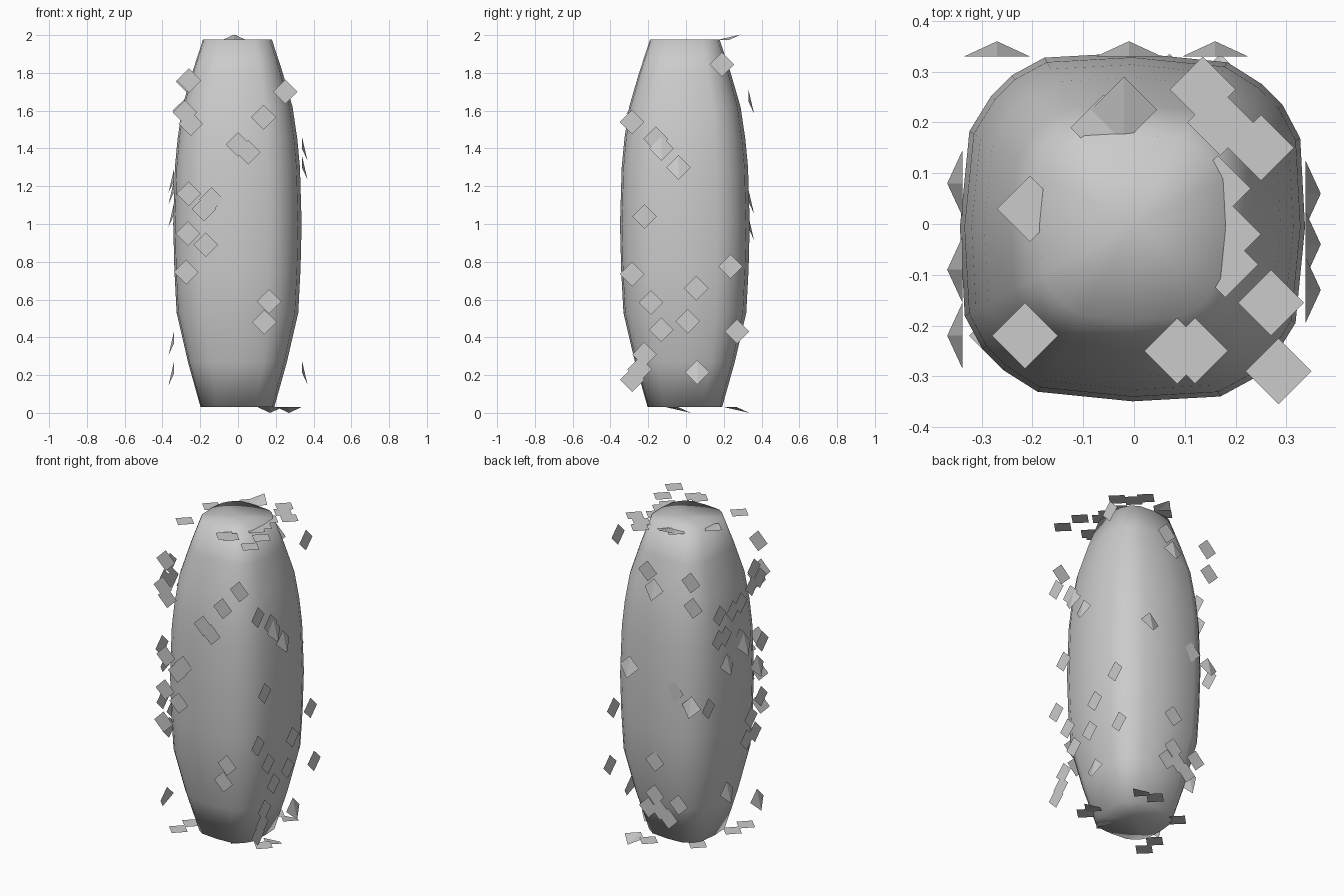
import bpy, bmesh
from mathutils import Vector

if "Cube" in bpy.data.objects:
    bpy.data.objects.remove(bpy.data.objects["Cube"])

# Body: rounded-square rings (20 sides) stacked along a barrel profile
quarter = [(1, 0), (.972, .51), (.87, .70), (.75, .82), (.55, .945)]
ring = []
c, s = 1, 0
for _ in range(4):
    ring += [(c * x - s * y, s * x + c * y) for x, y in quarter]
    c, s = -s, c
profile = [(.03, .195), (.27, .262), (.53, .322), (.76, .334), (1.0, .34),
           (1.3, .331), (1.45, .317), (1.62, .292), (1.8, .24), (1.978, .182)]

bm = bmesh.new()
rings = [[bm.verts.new((x * r - .003, y * r * 1.01 - .006, z)) for x, y in ring]
         for z, r in profile]
n = len(ring)
for a, b in zip(rings, rings[1:]):
    for i in range(n):
        j = (i + 1) % n
        bm.faces.new((a[i], a[j], b[j], b[i]))
# smooth-shaded flat caps
for edge, z, flip in ((rings[0], .03, True), (rings[-1], 1.978, False)):
    mid = bm.verts.new((0, 0, z))
    for i in range(n):
        tri = (edge[i], edge[(i + 1) % n], mid)
        bm.faces.new(tri[::-1] if flip else tri)
for f in bm.faces:
    f.smooth = True
me = bpy.data.meshes.new("body")
bm.to_mesh(me)
bm.free()
bpy.context.collection.objects.link(bpy.data.objects.new("body", me))


def leaves(name, place, normal, flat, folded, tip=-1):
    """Diamond leaves on one side; folded ones lift one tip off the plane."""
    bm = bmesh.new()
    h, nrm = .065, Vector(normal)
    for pts, lift in ((flat, 0), (folded, .03)):
        for u, v in pts:
            t, l, b, r = [bm.verts.new(Vector(place(u + du, v + dv)) + nrm * up)
                          for du, dv, up in ((0, -tip * h, 0), (-h, 0, 0),
                                             (0, tip * h, lift), (h, 0, 0))]
            for tri in ((t, l, b), (t, b, r)):
                f = bm.faces.new(tri)
                f.normal_update()
                if f.normal.dot(nrm) < 0:
                    f.normal_flip()
    me = bpy.data.meshes.new(name)
    bm.to_mesh(me)
    bm.free()
    bpy.context.collection.objects.link(bpy.data.objects.new(name, me))


# Leaves on the six sides of the bounding box
leaves("front_leaves", lambda u, v: (u, -.344, v), (0, -1, 0),
       [(-.26, 1.76), (-.28, 1.59), (-.25, 1.53), (.25, 1.70), (.135, 1.565),
        (0, 1.42), (.055, 1.38), (-.26, 1.16), (-.18, 1.08), (-.14, 1.13),
        (-.265, .95), (-.17, .89), (-.275, .745), (.165, .59), (.14, .48)], [])
leaves("back_leaves", lambda u, v: (u, .33, v), (0, 1, 0),
       [(.035, 1.75), (-.265, 1.755), (-.28, 1.6), (-.015, .57), (-.015, .36),
        (.03, .27), (-.05, .275), (-.18, .34), (-.11, .235), (-.15, 1.04)],
       [(-.27, .98), (.16, 1.12), (-.01, 1.65)])
leaves("right_leaves", lambda u, v: (.338, u, v), (1, 0, 0),
       [(-.285, 1.54), (-.16, 1.45), (-.22, 1.04), (-.285, .735), (-.185, .585),
        (-.13, .44), (-.22, .31), (-.245, .23), (-.285, .175), (.055, .66),
        (.01, .485), (.235, .775), (.27, .43), (.19, 1.845)],
       [(-.13, 1.40), (-.04, 1.30), (.06, .215)])
leaves("left_leaves", lambda u, v: (-.338, u, v), (-1, 0, 0),
       [(-.19, 1.665), (-.25, 1.585), (-.17, 1.565), (-.06, 1.5), (.02, 1.48),
        (.15, 1.5), (.16, 1.35), (.095, 1.35), (-.05, 1.28), (-.27, 1.18),
        (.26, .96), (-.26, .84), (-.16, .745), (-.2, .64), (-.12, .62)],
       [(-.09, 1.23), (.08, 1.17), (-.22, 1.05), (.08, .37), (-.22, .21)])
leaves("top_leaves", lambda u, v: (u, v, 1.973), (0, 0, 1),
       [(-.205, .03), (.135, .265), (.17, .2), (.25, .15), (.165, .07), (.185, -.02),
        (.18, -.08), (.27, -.155), (.285, -.29), (.085, -.25), (.12, -.25),
        (-.215, -.22), (-.06, .19)], [(-.02, .225)], tip=1)
leaves("bottom_leaves", lambda u, v: (u, v, .03), (0, 0, -1),
       [(.07, .27), (.26, -.12), (.05, -.04), (-.19, .157), (.1, -.145),
        (-.245, -.11), (-.26, -.22)], [(.17, .27), (.27, -.04)], tip=1)
